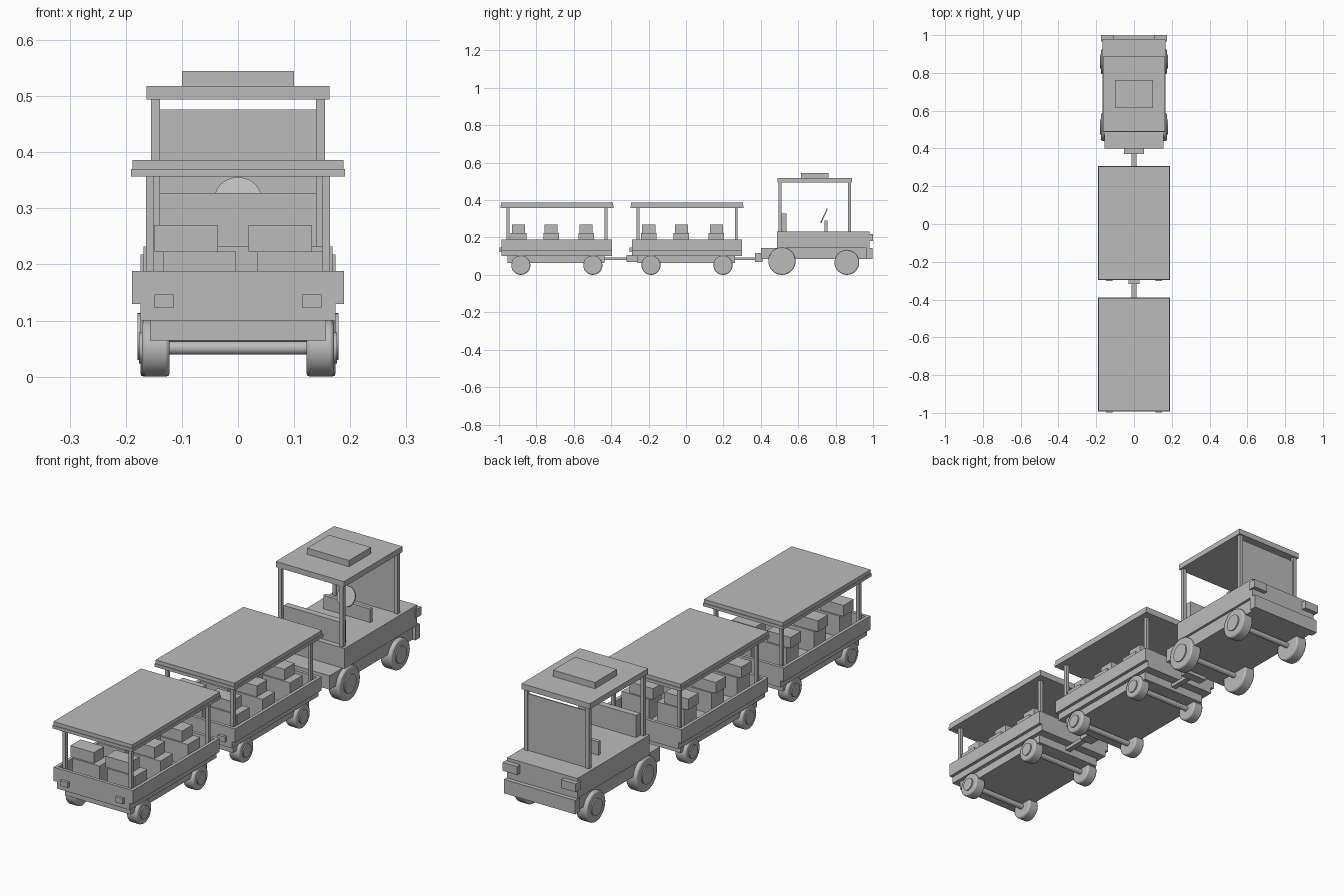
import bpy
import math

if "Cube" in bpy.data.objects:
    bpy.data.objects.remove(bpy.data.objects["Cube"], do_unlink=True)

grey = bpy.data.materials.new("plain grey")
grey.use_nodes = True
COLOUR = (0.5, 0.5, 0.5, 1)
grey.diffuse_color = COLOUR
grey.node_tree.nodes["Principled BSDF"].inputs["Base Color"].default_value = COLOUR


def box(name, xs, ys, zs):
    """Box from its extents along each axis."""
    spans = (xs, ys, zs)
    bpy.ops.mesh.primitive_cube_add(size=1, location=[(a + b) / 2 for a, b in spans])
    ob = bpy.context.object
    ob.name = name
    ob.scale = [abs(b - a) for a, b in spans]
    bpy.ops.object.transform_apply(location=False, rotation=False, scale=True)
    ob.data.materials.append(grey)
    return ob


def wide_box(name, half, ys, zs):
    return box(name, (-half, half), ys, zs)


def pair(name, inner, outer, ys, zs):
    """Mirrored boxes on the left and right."""
    for side, s in (("left", 1), ("right", -1)):
        box(f"{side}_{name}", (s * inner, s * outer), ys, zs)


def disc(name, radius, depth, location, rotation, bevel=0):
    bpy.ops.mesh.primitive_cylinder_add(vertices=32, radius=radius, depth=depth,
                                        location=location, rotation=rotation)
    ob = bpy.context.object
    ob.name = name
    ob.data.materials.append(grey)
    bpy.ops.object.shade_smooth_by_angle(angle=math.radians(40))
    if bevel:
        mod = ob.modifiers.new("rounded_rim", "BEVEL")
        mod.width = bevel
        mod.segments = 2
    return ob


def wheels(name, y, radius, inner, outer):
    """Left and right tyre with a raised hub, and the axle between them."""
    turn = (0, math.pi / 2, 0)
    for side, s in (("left", 1), ("right", -1)):
        disc(f"{name}_{side}_tyre", radius, outer - inner,
             (s * (inner + outer) / 2, y, radius), turn, 0.006)
        disc(f"{name}_{side}_hub", radius * 0.55, 0.01, (s * outer, y, radius), turn)
    disc(f"{name}_axle", 0.012, inner * 2, (0, y, radius), turn)


def trailer(name, y):
    def span(a, b):
        return (y + a, y + b)

    # Stepped chassis and open tub
    wide_box(f"{name}_chassis", 0.157, span(-0.265, 0.255), (0.064, 0.1))
    wide_box(f"{name}_floor", 0.174, span(-0.296, 0.294), (0.1, 0.132))
    pair(f"{name}_side_wall", 0.175, 0.189, span(-0.296, 0.294), (0.129, 0.188))
    for end, a in (("rear", -0.296), ("front", 0.28)):
        wide_box(f"{name}_{end}_wall", 0.175, span(a, a + 0.014), (0.129, 0.188))
        pair(f"{name}_{end}_post", 0.15, 0.164,
             span(-0.27, -0.255) if a < 0 else span(0.255, 0.27), (0.13, 0.36))
    pair(f"{name}_tail_light", 0.114, 0.149, span(-0.308, -0.29), (0.123, 0.146))

    # Layered canopy
    wide_box(f"{name}_canopy_rim", 0.191, span(-0.302, 0.302), (0.357, 0.37))
    wide_box(f"{name}_canopy_top", 0.188, span(-0.299, 0.299), (0.37, 0.386))

    # Three rows of paired seats
    for row, r in enumerate((-0.205, -0.031, 0.156)):
        for side, x in (("right", -0.069), ("left", 0.099)):
            box(f"{name}_{side}_seat_base_{row}", (x - 0.065, x + 0.065),
                span(r - 0.042, r + 0.042), (0.13, 0.223))
            box(f"{name}_{side}_seat_top_{row}", (x - 0.08, x + 0.033),
                span(r - 0.035, r + 0.035), (0.223, 0.27))

    # Running gear and drawbar
    wheels(f"{name}_rear", y - 0.193, 0.051, 0.122, 0.171)
    wheels(f"{name}_front", y + 0.192, 0.051, 0.122, 0.171)
    wide_box(f"{name}_drawbar", 0.012, span(0.25, 0.385), (0.079, 0.094))


trailer("rear_trailer", -0.69)
trailer("middle_trailer", 0.006)
wide_box("middle_trailer_hitch", 0.03, (-0.317, -0.25), (0.07, 0.105))

# Tractor body
wide_box("tractor_chassis", 0.157, (0.4, 0.98), (0.085, 0.145))
wide_box("tractor_body", 0.168, (0.487, 0.98), (0.145, 0.232))
wide_box("front_bumper", 0.17, (0.965, 0.998), (0.085, 0.145))
pair("headlight", 0.105, 0.174, (0.965, 1.0), (0.182, 0.218))
wide_box("tractor_hitch", 0.052, (0.37, 0.41), (0.07, 0.118))
wheels("tractor_rear", 0.513, 0.073, 0.122, 0.174)
wheels("tractor_front", 0.86, 0.066, 0.122, 0.174)

# Tractor cab
wide_box("driver_backrest", 0.139, (0.51, 0.538), (0.23, 0.327))
wide_box("dashboard", 0.112, (0.741, 0.757), (0.23, 0.29))
disc("steering_wheel", 0.042, 0.006, (0, 0.738, 0.316), (math.radians(65), 0, 0))
pair("cab_rear_post", 0.139, 0.155, (0.494, 0.51), (0.23, 0.496))
pair("cab_front_post", 0.139, 0.155, (0.866, 0.882), (0.23, 0.496))
wide_box("windscreen", 0.14, (0.871, 0.877), (0.23, 0.476))
wide_box("cab_roof", 0.163, (0.49, 0.888), (0.494, 0.518))
wide_box("roof_box", 0.1, (0.614, 0.763), (0.518, 0.545))
